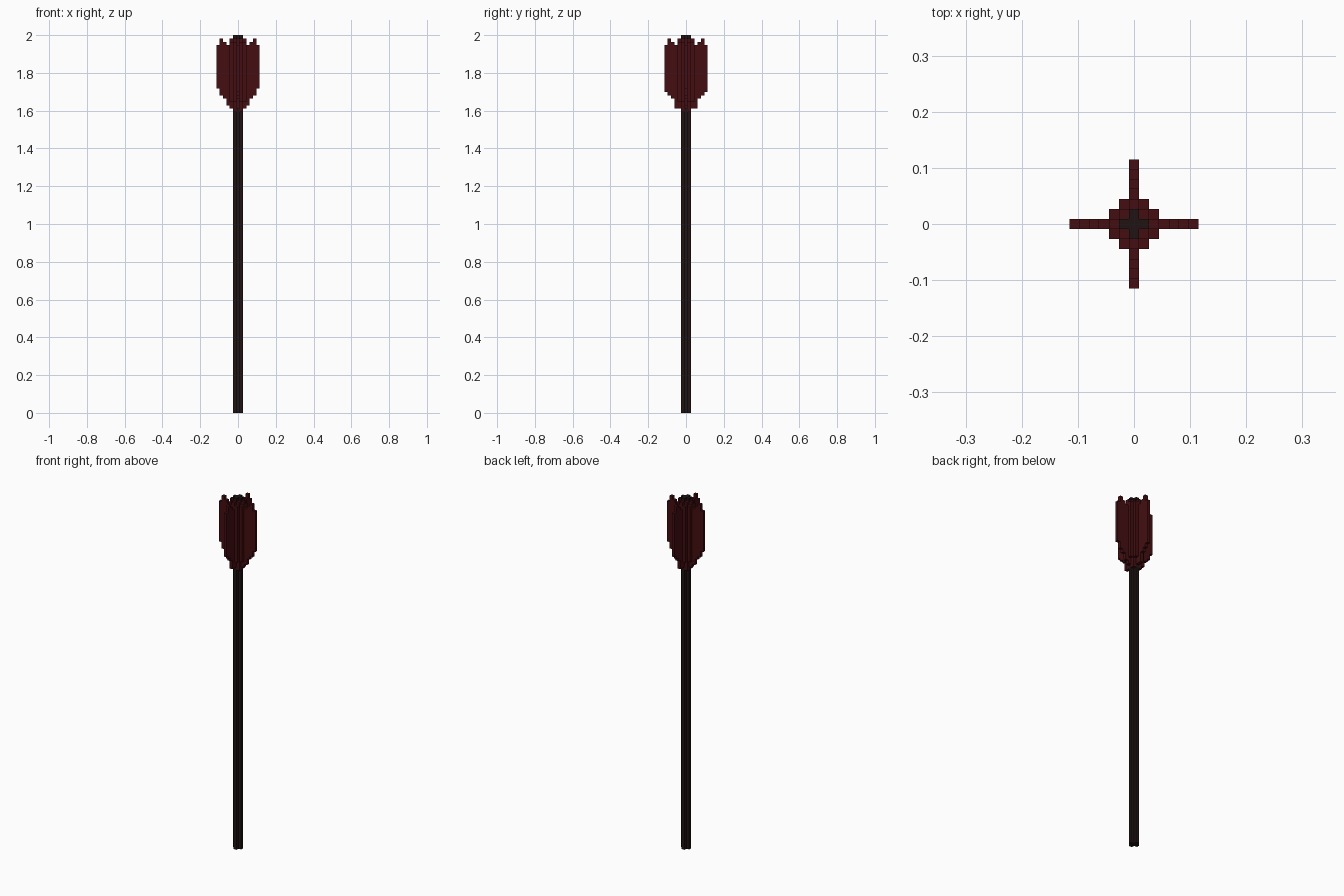
import bpy, bmesh
from mathutils import Vector

if "Cube" in bpy.data.objects:
    bpy.data.objects.remove(bpy.data.objects["Cube"])

N = 113            # blocks along the full height
S = 2.0 / N        # block size


def material(name, rgb):
    m = bpy.data.materials.new(name)
    m.diffuse_color = (*rgb, 1.0)
    m.use_nodes = True
    m.node_tree.nodes["Principled BSDF"].inputs["Base Color"].default_value = m.diffuse_color
    return m


wood = material("dark wood", (0.0145, 0.0065, 0.0068))
red = material("dark red feather", (0.058, 0.0045, 0.0058))

taken = set()      # every filled cell, so hidden faces can be skipped


def column(x, y, top, bottom):
    """Cells of one block column, counted downward from the very top."""
    return {(x, y, N - 1 - k) for k in range(top, bottom)}


def build(name, cells, mat):
    """Make the outer skin of a set of cells."""
    bm = bmesh.new()
    for c in cells:
        for axis in range(3):
            for sign in (-1, 1):
                d = [0, 0, 0]
                d[axis] = sign
                if tuple(a + b for a, b in zip(c, d)) in taken:
                    continue
                n = Vector(d)
                u = Vector([1.0 if i == (axis + 1) % 3 else 0.0 for i in range(3)])
                v = n.cross(u)
                mid = Vector((c[0], c[1], c[2] + 0.5)) + n * 0.5
                bm.faces.new([bm.verts.new((mid + u * a + v * b) * S) for a, b in
                              ((-.5, -.5), (.5, -.5), (.5, .5), (-.5, .5))])
    bmesh.ops.remove_doubles(bm, verts=bm.verts, dist=S * 0.01)
    bmesh.ops.dissolve_limit(bm, angle_limit=0.01, verts=bm.verts, edges=bm.edges)
    me = bpy.data.meshes.new(name)
    bm.to_mesh(me)
    bm.free()
    me.materials.append(mat)
    bpy.context.collection.objects.link(bpy.data.objects.new(name, me))


# shaft: plus-shaped section over the full height
shaft = set()
for x, y in ((0, 0), (1, 0), (-1, 0), (0, 1), (0, -1)):
    shaft |= column(x, y, 0, N)

# feather outline: distance from the axis -> (top, bottom)
side = {2: (1, 22), 3: (3, 21), 4: (2, 19), 5: (1, 18), 6: (3, 16)}
front = {2: (1, 22), 3: (3, 22), 4: (2, 19), 5: (1, 18), 6: (3, 17)}
vanes = {"right_feather": set(), "left_feather": set(),
         "back_feather": set(), "front_feather": set()}
for k in side:
    vanes["right_feather"] |= column(k, 0, *side[k])
    vanes["left_feather"] |= column(-k, 0, *side[k])
    vanes["back_feather"] |= column(0, k, *front[k])
    vanes["front_feather"] |= column(0, -k, *front[k])

# binding: thick feather root around the shaft
binding = set()
for sx in (-1, 1):
    for sy in (-1, 1):
        binding |= column(sx, sy, 1, 23)
        binding |= column(2 * sx, sy, 2, 20)
        binding |= column(sx, 2 * sy, 2, 20)

taken |= shaft | binding
for cells in vanes.values():
    taken |= cells

build("shaft", shaft, wood)
build("feather_binding", binding, red)
for name, cells in vanes.items():
    build(name, cells, red)
